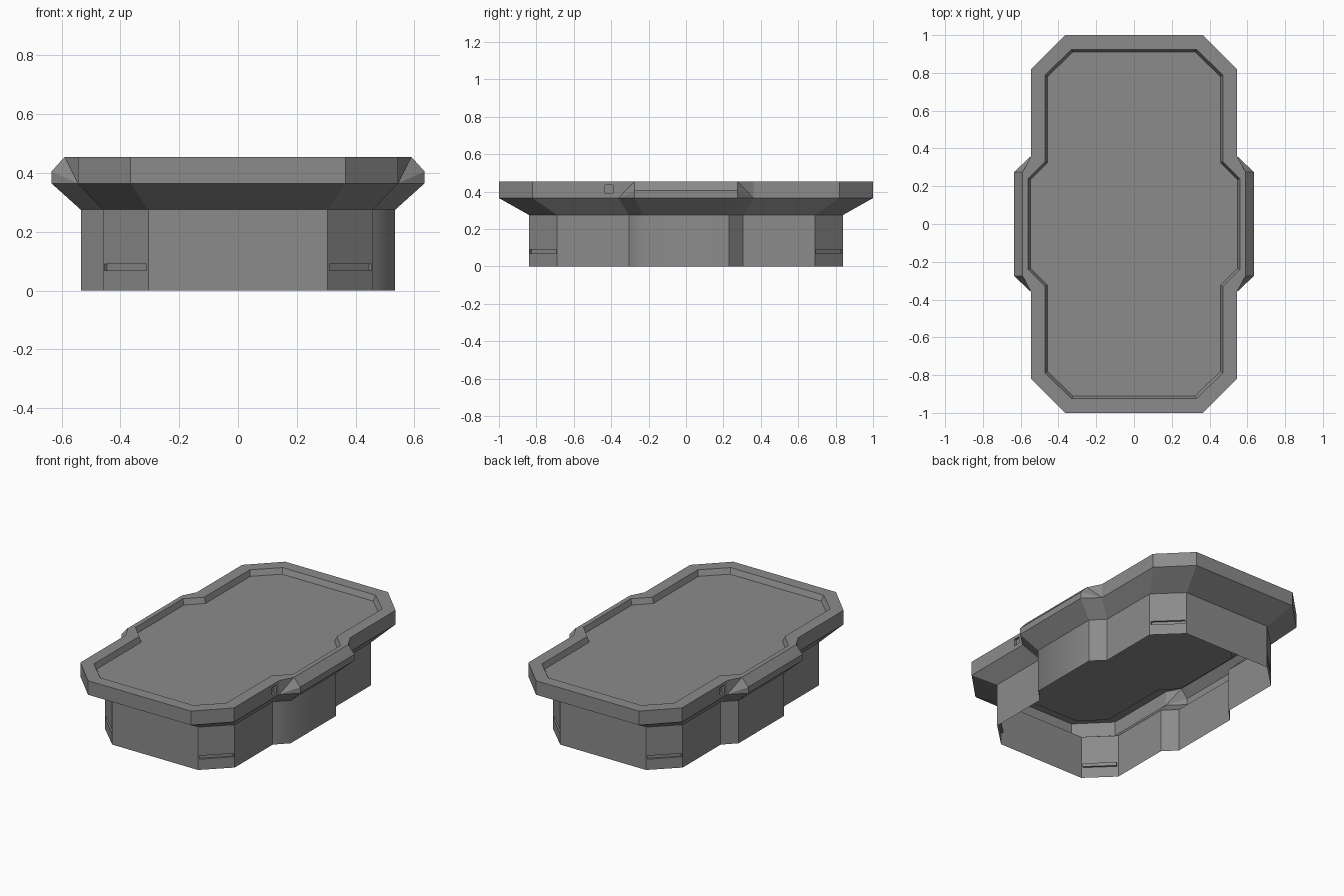
import bpy
import bmesh
from mathutils import Vector

cube = bpy.data.objects.get("Cube")
if cube:
    bpy.data.objects.remove(cube, do_unlink=True)

grey = bpy.data.materials.new("mid_grey")
grey.use_nodes = True
colour = (0.26, 0.26, 0.26, 1)
grey.diffuse_color = colour
grey.node_tree.nodes["Principled BSDF"].inputs["Base Color"].default_value = colour

bm = bmesh.new()


def outline(quarter, z):
    """Mirror four corner points of one quadrant into a closed loop of 16."""
    back = quarter[::-1]
    pts = [(x, y) for x, y in back] + [(-x, y) for x, y in quarter]
    pts += [(-x, -y) for x, y in back] + [(x, -y) for x, y in quarter]
    return [bm.verts.new((x, y, z)) for x, y in pts]


def skin(low, high):
    """Join two loops; return the faces by side, skipping shared corners."""
    faces = []
    for i in range(len(low)):
        j = (i + 1) % len(low)
        corners = list(dict.fromkeys((low[i], low[j], high[j], high[i])))
        faces.append(bm.faces.new(corners) if len(corners) > 2 else None)
    return faces


def recess(face, u0, u1, v0, v1, depth):
    """Cut a rectangular pocket into a four-sided face."""
    corners = list(face.verts)
    a, b, c, d = [v.co.copy() for v in corners]
    face.normal_update()
    inward = -face.normal * depth
    spots = [a.lerp(b, u).lerp(d.lerp(c, u), v)
             for u, v in ((u0, v0), (u1, v0), (u1, v1), (u0, v1))]
    bm.faces.remove(face)
    mouth = [bm.verts.new(p) for p in spots]
    bottom = [bm.verts.new(p + inward) for p in spots]
    skin(corners, mouth)
    skin(mouth, bottom)
    bm.faces.new(bottom)


# Corner points of one quadrant, from the end round to the side bulge
base_plan = [(0.305, 0.84), (0.46, 0.69), (0.46, 0.305), (0.535, 0.23)]
rim_plan = [(0.365, 1.0), (0.545, 0.82), (0.545, 0.36), (0.635, 0.275)]
top_plan = rim_plan[:3] + [(0.59, 0.275)]
tray_plan = [(0.33, 0.925), (0.47, 0.79), (0.47, 0.33), (0.56, 0.24)]
floor_plan = [(0.324, 0.91), (0.458, 0.78), (0.458, 0.325), (0.548, 0.235)]

foot = outline(base_plan, 0)
neck = outline(base_plan, 0.275)
rim = outline(rim_plan, 0.365)
top = outline(top_plan, 0.455)
tray = outline(tray_plan, 0.455)
floor = outline(floor_plan, 0.42)

# The rim's bulge has a short upright lip below its bevel
bulge = (0, 7, 8, 15)
lip = list(rim)
for i in bulge:
    lip[i] = bm.verts.new(rim[i].co + Vector((0, 0, 0.04)))

# Open-bottomed shell: walls, flare, rim, top border and sunken floor
walls = skin(foot, neck)
skin(neck, rim)
skin(rim, lip)
rim_sides = skin(lip, top)
skin(top, tray)
skin(tray, floor)
bm.faces.new(floor)

# Crease the bevelled ends of the bulge
for notch, end in ((1, 0), (6, 7), (9, 8), (14, 15)):
    bmesh.ops.connect_verts(bm, verts=[rim[notch], top[end]])

# One rounded transition on the side wall
walls[14].smooth = walls[15].smooth = True

# Slots in the chamfered corners, square sockets in the rim sides
for i in (2, 4, 10, 12):
    recess(walls[i], 0.04, 0.96, 0.25, 0.33, 0.012)
for i in (5, 13):
    recess(rim_sides[i], 0.84, 0.935, 0.28, 0.78, 0.015)

mesh = bpy.data.meshes.new("tray_shell")
bm.to_mesh(mesh)
bm.free()
mesh.materials.append(grey)
shell = bpy.data.objects.new("tray_shell", mesh)
bpy.context.scene.collection.objects.link(shell)
